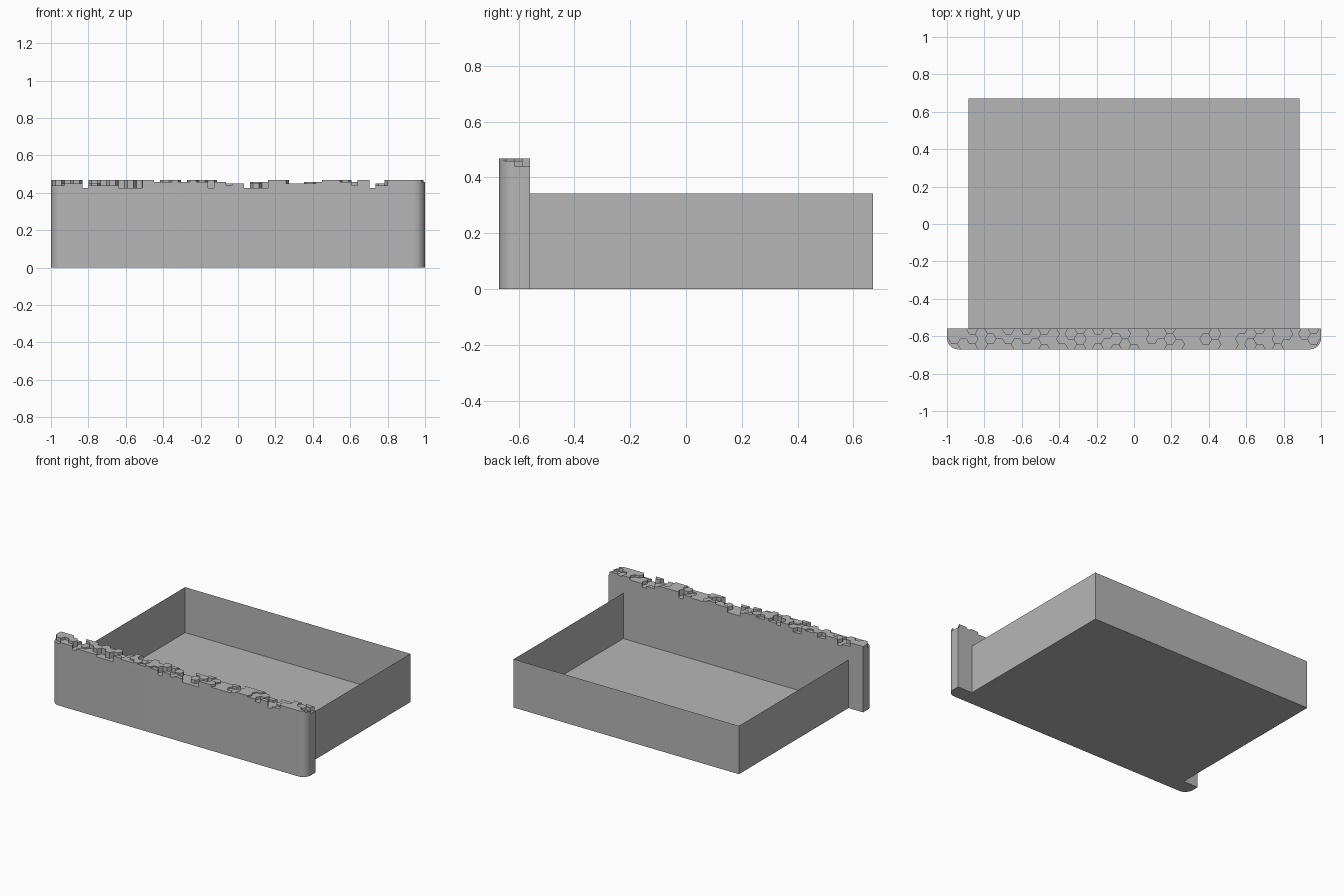
import bpy, bmesh, math, random
from mathutils import Vector

random.seed(7)
cube = bpy.data.objects.get("Cube")
if cube:
    bpy.data.objects.remove(cube)

# One plain grey for everything
grey = bpy.data.materials.new("plain grey")
grey.use_nodes = True
grey.diffuse_color = (0.47, 0.47, 0.47, 1)
grey.node_tree.nodes["Principled BSDF"].inputs["Base Color"].default_value = grey.diffuse_color

BACK, FRONT = -0.56, -0.67
RADIUS = 0.06
STEP_BASE, STEP_TOP = 0.425, 0.467


def finish(bm, name):
    mesh = bpy.data.meshes.new(name)
    bm.to_mesh(mesh)
    bm.free()
    mesh.materials.append(grey)
    obj = bpy.data.objects.new(name, mesh)
    bpy.context.collection.objects.link(obj)
    return obj


def add_prism(bm, outline, low, high, bottom=True):
    """Upright prism over a counter-clockwise outline."""
    lower = [bm.verts.new((p.x, p.y, low)) for p in outline]
    upper = [bm.verts.new((p.x, p.y, high)) for p in outline]
    bm.faces.new(upper)
    if bottom:
        bm.faces.new(lower[::-1])
    for i in range(len(outline)):
        j = (i + 1) % len(outline)
        bm.faces.new((lower[i], lower[j], upper[j], upper[i]))


def clip(poly, outline):
    """Cut a polygon to the inside of a convex counter-clockwise outline."""
    for i, a in enumerate(outline):
        edge = outline[(i + 1) % len(outline)] - a
        side = lambda p: edge.x * (p.y - a.y) - edge.y * (p.x - a.x)
        kept = []
        for k, p in enumerate(poly):
            q = poly[(k + 1) % len(poly)]
            sp, sq = side(p), side(q)
            if sp >= 0:
                kept.append(p)
            if (sp >= 0) != (sq >= 0):
                kept.append(p.lerp(q, sp / (sp - sq)))
        poly = kept
        if len(poly) < 3:
            return []
    return poly


def area(poly):
    return sum(p.x * q.y - q.x * p.y for p, q in zip(poly, poly[1:] + poly[:1])) / 2


# Drawer front outline: square at the back, rounded at the front corners
outline = [Vector((1, BACK)), Vector((-1, BACK))]
for centre_x, start in ((-1 + RADIUS, 180), (1 - RADIUS, 270)):
    for k in range(13):
        t = math.radians(start + 90 * k / 12)
        outline.append(Vector((centre_x, FRONT + RADIUS))
                       + RADIUS * Vector((math.cos(t), math.sin(t))))

# Drawer front panel
bm = bmesh.new()
add_prism(bm, outline, 0, STEP_BASE)
panel = finish(bm, "front_panel")
bpy.ops.object.select_all(action='DESELECT')
bpy.context.view_layer.objects.active = panel
panel.select_set(True)
bpy.ops.object.shade_smooth_by_angle()

# Uneven hexagonal columns along the top of the panel
bm = bmesh.new()
size = 0.032
pitch = size * math.sqrt(3)
for col in range(-22, 23):
    for row in range(-2, 3):
        centre = Vector((col * size * 1.5, -0.615 + (row + 0.5 * (col % 2)) * pitch))
        hexagon = [centre + size * Vector((math.cos(k * math.pi / 3), math.sin(k * math.pi / 3)))
                   for k in range(6)]
        cell = clip(hexagon, outline)
        top = random.choice((STEP_TOP, STEP_TOP, 0.458, 0.45, 0.44, STEP_BASE))
        if cell and area(cell) > 0.00002 and top > STEP_BASE:
            add_prism(bm, cell, STEP_BASE, top, bottom=False)
finish(bm, "hexagon_columns")

# Open drawer box with thin walls and floor
bm = bmesh.new()
box = [Vector(p) for p in ((-0.885, BACK), (0.885, BACK), (0.885, 0.67), (-0.885, 0.67))]
add_prism(bm, box, 0, 0.343)
bm.faces.ensure_lookup_table()
rim = bm.faces[0]
bmesh.ops.inset_region(bm, faces=[rim], thickness=0.018)
bmesh.ops.translate(bm, verts=rim.verts, vec=(0, 0, -0.323))
finish(bm, "drawer_box")
